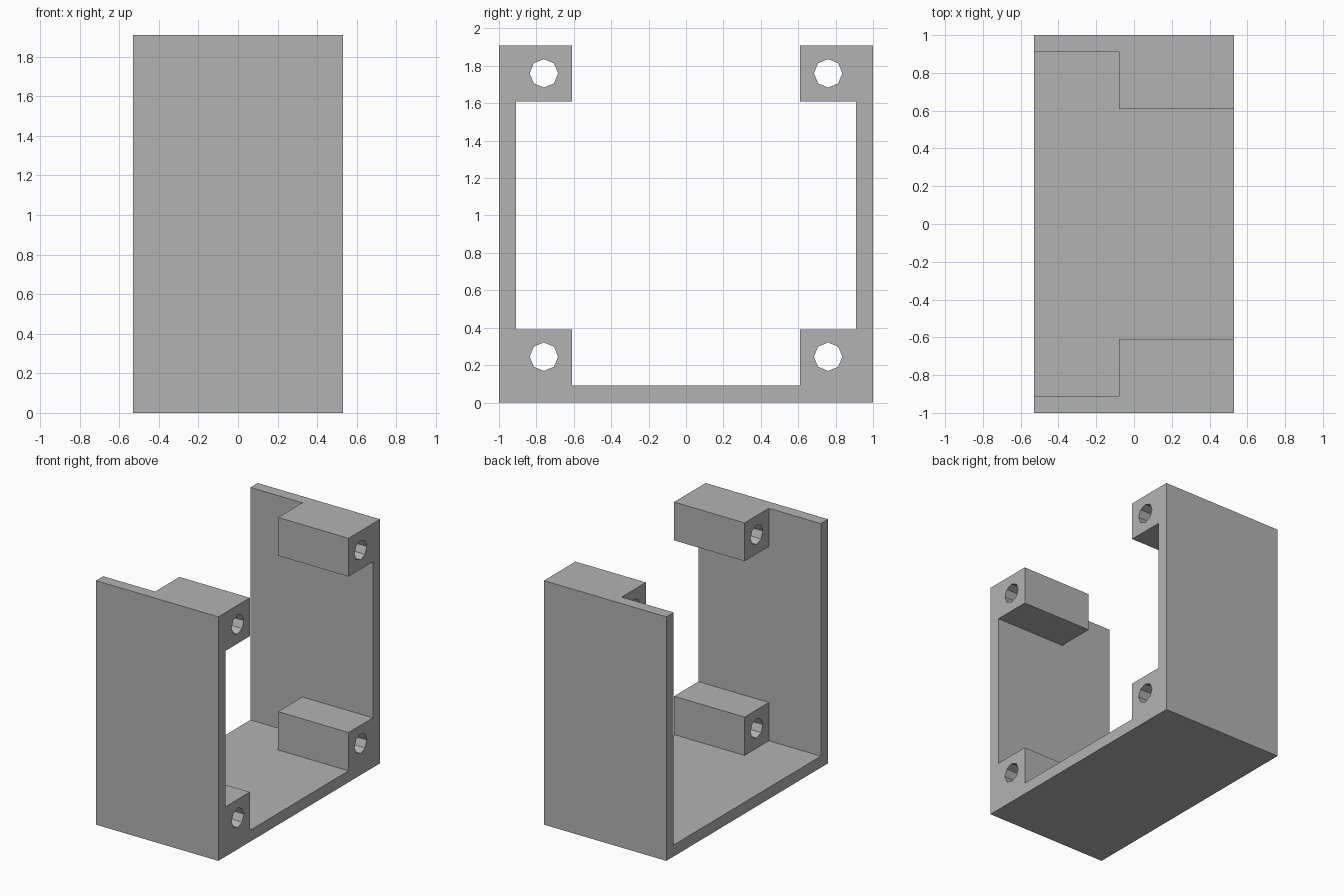
import bpy
import math

cube = bpy.data.objects.get("Cube")
if cube:
    bpy.data.objects.remove(cube, do_unlink=True)

HALF_X, HALF_Y, HEIGHT = 0.53, 1.0, 1.91
WALL = 0.09          # wall and floor thickness
POST = 0.30          # side of the square corner posts
POST_BACK = -0.08    # x where the posts stop
HOLE_R = 0.076
OVER = 0.2           # how far cutters stick out


def box(name, low, high):
    centre = [(a + b) / 2 for a, b in zip(low, high)]
    bpy.ops.mesh.primitive_cube_add(size=1, location=centre)
    obj = bpy.context.object
    obj.name = name
    obj.scale = [b - a for a, b in zip(low, high)]
    bpy.ops.object.transform_apply(location=True, rotation=False, scale=True)
    return obj


def cut(target, cutter):
    cutter.hide_render = True
    mod = target.modifiers.new("cut", 'BOOLEAN')
    mod.operation = 'DIFFERENCE'
    mod.solver = 'EXACT'
    mod.object = cutter
    bpy.context.view_layer.objects.active = target
    bpy.ops.object.modifier_apply(modifier=mod.name)
    bpy.data.objects.remove(cutter, do_unlink=True)


grey = bpy.data.materials.new("plain grey")
grey.use_nodes = True
colour = (0.45, 0.45, 0.45, 1)
grey.diffuse_color = colour
grey.node_tree.nodes["Principled BSDF"].inputs["Base Color"].default_value = colour

# Solid block that becomes the open bracket
bracket = box("bracket", (-HALF_X, -HALF_Y, 0), (HALF_X, HALF_Y, HEIGHT))
inner = HALF_Y - WALL
gap = inner - POST
end = HALF_X + OVER

# Space between the posts, open at the top
cut(bracket, box("middle_cutter", (-end, -gap, WALL), (end, gap, HEIGHT + OVER)))
# Space between lower and upper posts
cut(bracket, box("side_cutter", (-end, -inner, WALL + POST), (end, inner, HEIGHT - POST)))
# Space behind the posts
cut(bracket, box("rear_cutter", (-end, -inner, WALL), (POST_BACK, inner, HEIGHT + OVER)))

# Screw holes along the posts
for side in (-1, 1):
    for z in (0.245, HEIGHT - POST / 2):
        bpy.ops.mesh.primitive_cylinder_add(
            vertices=8, radius=HOLE_R, depth=3,
            location=(0, side * 0.76, z), rotation=(0, math.pi / 2, 0))
        cut(bracket, bpy.context.object)

bracket.data.materials.clear()
bracket.data.materials.append(grey)
